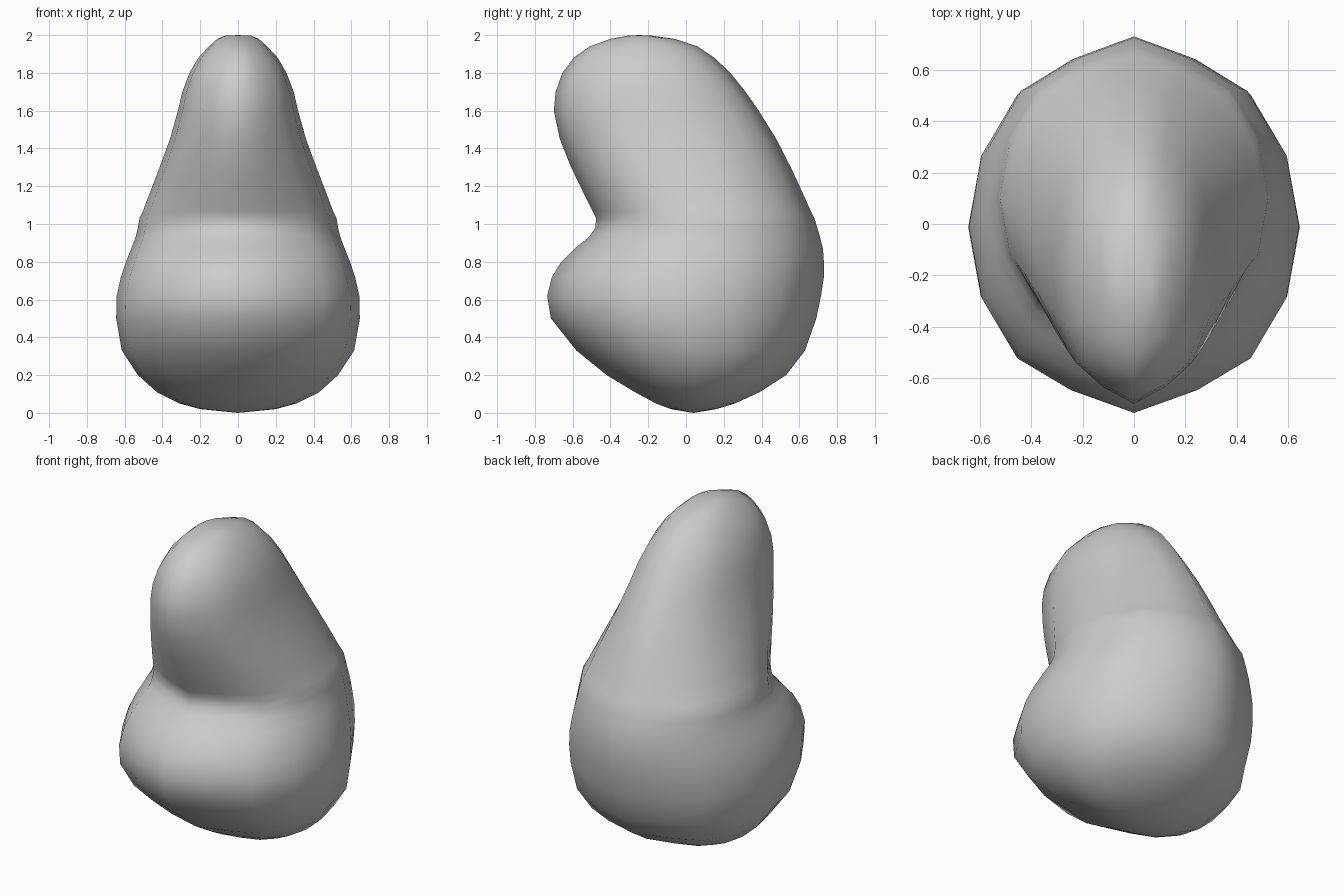
import bpy, bmesh, math

# Body rings: height, half width, front y, back y
RINGS = [
    (0.02, 0.20, -0.08, 0.16), (0.05, 0.31, -0.16, 0.26), (0.11, 0.43, -0.27, 0.39),
    (0.20, 0.53, -0.42, 0.53), (0.33, 0.615, -0.58, 0.63), (0.50, 0.645, -0.715, 0.69),
    (0.62, 0.642, -0.735, 0.715), (0.72, 0.62, -0.71, 0.73), (0.80, 0.593, -0.66, 0.73),
    (0.87, 0.565, -0.59, 0.725), (0.93, 0.542, -0.515, 0.71), (0.98, 0.53, -0.48, 0.695),
    (1.03, 0.522, -0.476, 0.68), (1.07, 0.503, -0.495, 0.66), (1.17, 0.465, -0.545, 0.615),
    (1.30, 0.415, -0.608, 0.555), (1.45, 0.36, -0.668, 0.478), (1.60, 0.318, -0.70, 0.385),
    (1.70, 0.295, -0.69, 0.315), (1.80, 0.257, -0.655, 0.235), (1.88, 0.21, -0.595, 0.15),
    (1.94, 0.155, -0.51, 0.06), (1.98, 0.11, -0.40, -0.06), (1.997, 0.07, -0.31, -0.18),
]
SEGS = 16

bm = bmesh.new()


def make_ring(z, rx, front, back):
    """Oval ring with slightly pointed front and back."""
    cy, ry = (front + back) / 2, (back - front) / 2
    verts = []
    for i in range(SEGS):
        a = 2 * math.pi * i / SEGS
        pinch = 0.95 if i % 8 in (3, 5) else 1.0
        verts.append(bm.verts.new((rx * math.cos(a), cy + ry * math.sin(a) * pinch, z)))
    return verts


def fan(ring, tip):
    """Close an end with a pole."""
    for i in range(SEGS):
        bm.faces.new((ring[i], ring[(i + 1) % SEGS], tip))


rings = [make_ring(*r) for r in RINGS]
for lo, hi in zip(rings, rings[1:]):
    for i in range(SEGS):
        j = (i + 1) % SEGS
        bm.faces.new((lo[i], lo[j], hi[j], hi[i]))
fan(rings[0], bm.verts.new((0, 0.04, 0)))
fan(rings[-1], bm.verts.new((0, -0.25, 2.0)))
bmesh.ops.recalc_face_normals(bm, faces=bm.faces)

# Single rounded body, smooth all over
mesh = bpy.data.meshes.new("rounded_body")
bm.to_mesh(mesh)
bm.free()
for p in mesh.polygons:
    p.use_smooth = True
body = bpy.data.objects.new("rounded_body", mesh)
bpy.context.collection.objects.link(body)
